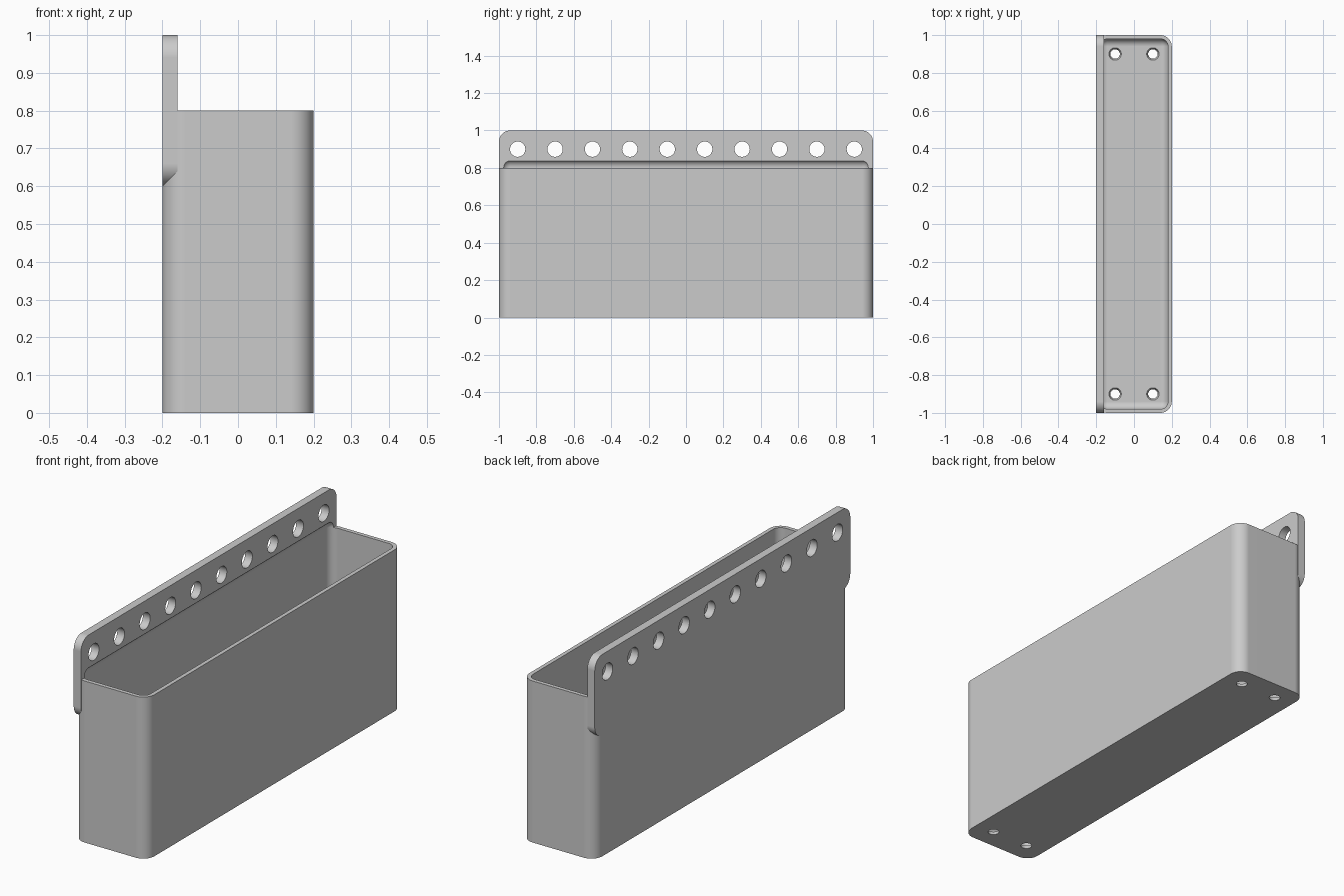
import bpy
import bmesh
import math
from mathutils import Matrix, Vector

default = bpy.data.objects.get("Cube")
if default:
    bpy.data.objects.remove(default, do_unlink=True)

grey = bpy.data.materials.new("plain grey")
grey.use_nodes = True
colour = (0.6, 0.6, 0.6, 1)
grey.diffuse_color = colour
grey.node_tree.nodes["Principled BSDF"].inputs["Base Color"].default_value = colour


def make_object(name, bm):
    mesh = bpy.data.meshes.new(name)
    bmesh.ops.recalc_face_normals(bm, faces=bm.faces)
    bm.to_mesh(mesh)
    bm.free()
    mesh.materials.append(grey)
    obj = bpy.data.objects.new(name, mesh)
    bpy.context.scene.collection.objects.link(obj)
    return obj


def rounded_block(name, low, high, radius, axis=None):
    """Block with rounded edges: those along one axis, or all of them."""
    low, high = Vector(low), Vector(high)
    bm = bmesh.new()
    bmesh.ops.create_cube(bm, size=1)
    bmesh.ops.scale(bm, vec=high - low, verts=bm.verts)
    bmesh.ops.translate(bm, vec=(low + high) / 2, verts=bm.verts)
    edges = [e for e in bm.edges if axis is None
             or abs((e.verts[0].co - e.verts[1].co).normalized()[axis]) > 0.9]
    bmesh.ops.bevel(bm, geom=edges, offset=radius, segments=10,
                    profile=0.5, affect='EDGES')
    return make_object(name, bm)


def hole_cutter(name, centres, r_low, r_high, depth, turn=Matrix()):
    bm = bmesh.new()
    for centre in centres:
        bmesh.ops.create_cone(bm, cap_ends=True, segments=32, radius1=r_low,
                              radius2=r_high, depth=depth,
                              matrix=Matrix.Translation(centre) @ turn)
    return make_object(name, bm)


def cut(obj, cutters):
    bpy.context.view_layer.objects.active = obj
    for cutter in cutters:
        mod = obj.modifiers.new(cutter.name, 'BOOLEAN')
        mod.operation = 'DIFFERENCE'
        mod.solver = 'EXACT'
        mod.object = cutter
        bpy.ops.object.modifier_apply(modifier=mod.name)


# Bin body and the hanging plate along its back
body = rounded_block("bin_body", (-0.2, -1, 0), (0.2, 1, 0.8), 0.06, axis=2)
plate = rounded_block("hanging_plate", (-0.2, -1, 0.6), (-0.16, 1, 1), 0.06, axis=0)

# Cavity rounded on every edge; its top runs a little way up into the plate
cavity = rounded_block("cavity_cutter", (-0.18, -0.98, 0.02), (0.18, 0.98, 0.843), 0.04)

# Flared drain holes in the floor, and a row of mounting holes in the plate
drains = hole_cutter("drain_cutter",
                     [(x, y, 0.01) for x in (-0.1, 0.1) for y in (-0.9, 0.9)],
                     0.021, 0.037, 0.04)
mounts = hole_cutter("mount_cutter",
                     [(-0.18, -0.9 + 0.2 * i, 0.9) for i in range(10)],
                     0.041, 0.041, 0.1, Matrix.Rotation(math.pi / 2, 4, 'Y'))

cut(body, [cavity, drains])
cut(plate, [cavity, mounts])
for cutter in (cavity, drains, mounts):
    bpy.data.objects.remove(cutter, do_unlink=True)

# Smooth the fillets while keeping flat faces flat
for obj in (body, plate):
    bpy.ops.object.select_all(action='DESELECT')
    obj.select_set(True)
    bpy.context.view_layer.objects.active = obj
    bpy.ops.object.shade_smooth_by_angle(angle=math.radians(30))
    normals = obj.modifiers.new("flat_face_normals", 'WEIGHTED_NORMAL')
    normals.keep_sharp = True
